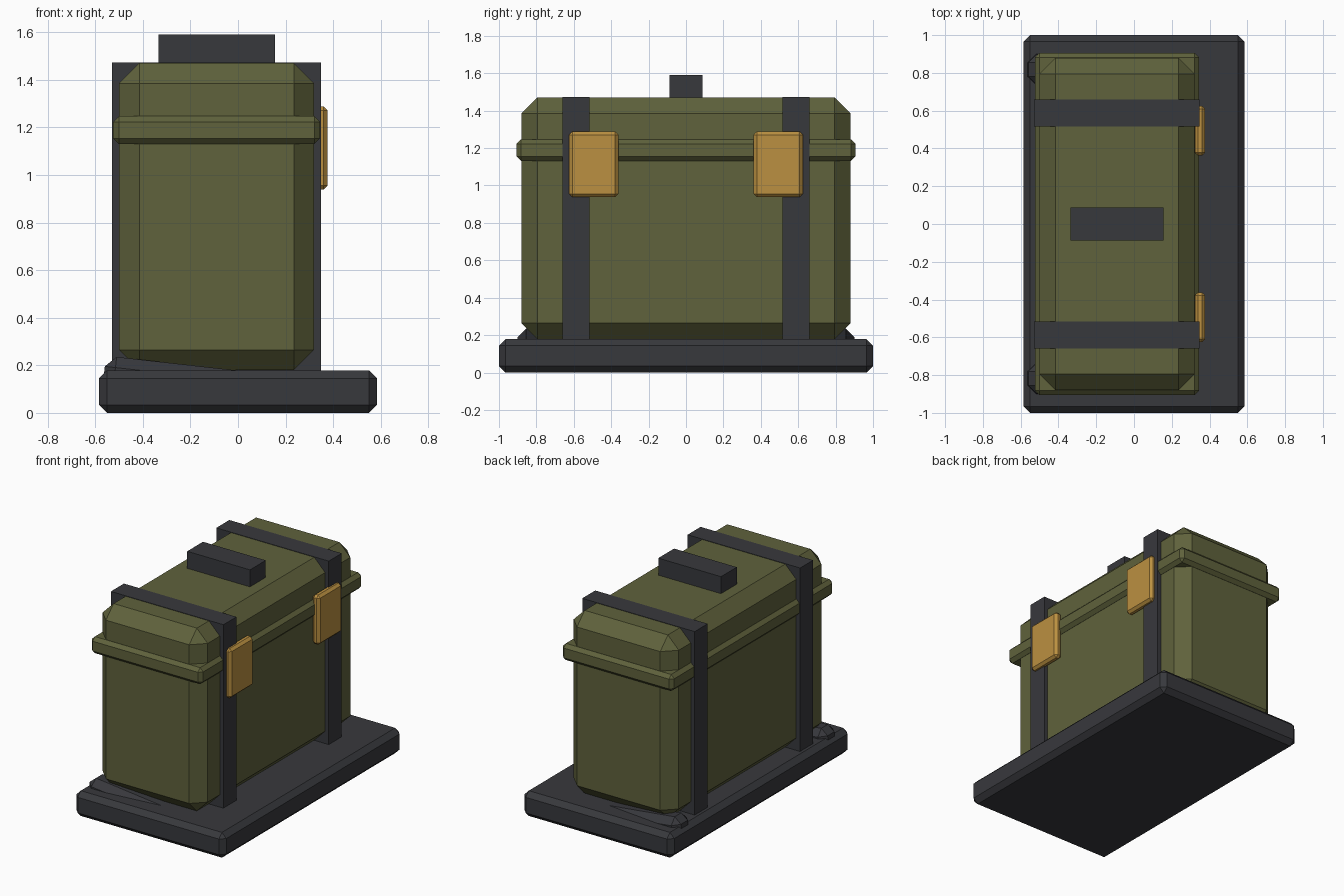
import bpy, math

if "Cube" in bpy.data.objects:
    bpy.data.objects.remove(bpy.data.objects["Cube"])


def material(name, rgb):
    m = bpy.data.materials.new(name)
    m.diffuse_color = (*rgb, 1)
    m.use_nodes = True
    m.node_tree.nodes["Principled BSDF"].inputs["Base Color"].default_value = m.diffuse_color
    return m


OLIVE = material("olive", (0.115, 0.122, 0.045))
DARK = material("dark_grey", (0.039, 0.04, 0.046))
BRASS = material("brass", (0.5, 0.28, 0.052))


def box(name, lo, hi, mat, bevel=0.0, tilt=0.0):
    """Flat-shaded box between two corners, with optional chamfer and tilt about y."""
    mid = [(a + b) / 2 for a, b in zip(lo, hi)]
    bpy.ops.mesh.primitive_cube_add(size=1, location=mid)
    ob = bpy.context.object
    ob.name = name
    ob.data.name = name
    for v in ob.data.vertices:
        v.co = [c * (b - a) for c, a, b in zip(v.co, lo, hi)]
    ob.rotation_euler.y = tilt
    ob.data.materials.append(mat)
    if bevel:
        mod = ob.modifiers.new("chamfer", 'BEVEL')
        mod.width = bevel
        mod.segments = 1
        mod.limit_method = 'NONE'
    return ob


# base plate
box("base_plate", (-0.585, -1, 0), (0.585, 1, 0.178), DARK, 0.034)

# case body, rim band around the lid seam
box("case_body", (-0.5, -0.88, 0.18), (0.32, 0.88, 1.47), OLIVE, 0.085)
box("lid_rim", (-0.525, -0.905, 1.13), (0.345, 0.905, 1.247), OLIVE, 0.024)

# carry handle block
box("handle", (-0.335, -0.088, 1.46), (0.155, 0.088, 1.59), DARK)

# straps, latches and tilted skids at both ends
for side, s in (("front", -1), ("back", 1)):
    def span(a, b):
        return sorted((s * a, s * b))

    y0, y1 = span(0.515, 0.66)
    box(side + "_strap", (-0.53, y0, 0.17), (0.348, y1, 1.473), DARK)

    y0, y1 = span(0.362, 0.625)
    box(side + "_latch", (0.322, y0, 0.938), (0.377, y1, 1.288), BRASS, 0.017)

    y0, y1 = span(0.735, 0.9)
    box(side + "_skid", (-0.564, y0, 0.076), (0.236, y1, 0.196), DARK, 0.045,
        math.radians(6.4))
